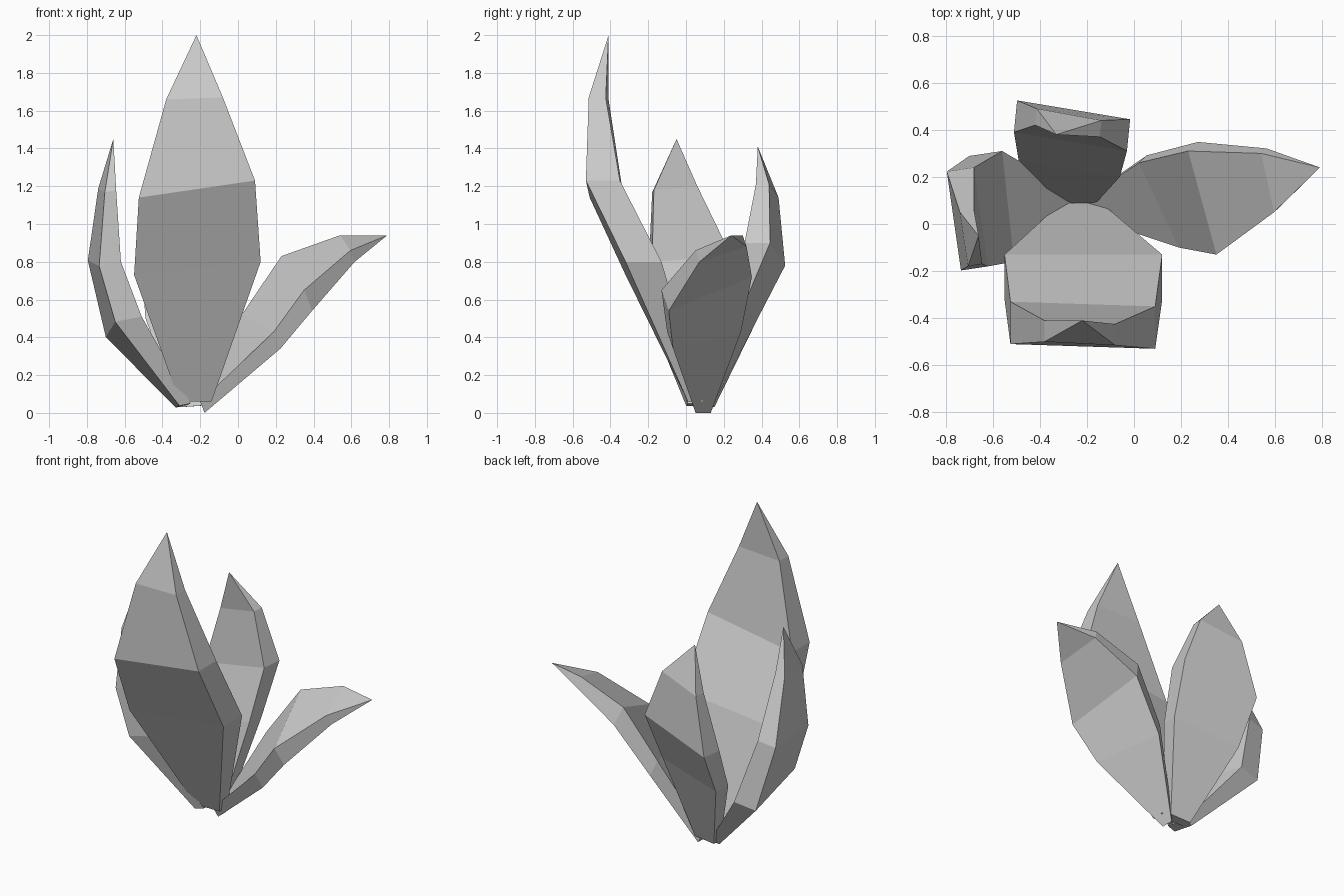
import bpy, bmesh
from mathutils import Vector


def leaf(name, outward, rings, tip):
    """Loft a thick leaf: each ring is (inner edge start, inner edge end, thickness)."""
    out = Vector(outward)
    bm = bmesh.new()
    loops = []
    for a, b, t in rings:
        a, b = Vector(a), Vector(b)
        loops.append([bm.verts.new(p) for p in (a, b, b + out * t, a + out * t)])
    bm.faces.new(loops[0])
    for lo, hi in zip(loops, loops[1:]):
        for i in range(4):
            j = (i + 1) % 4
            bm.faces.new((lo[i], lo[j], hi[j], hi[i]))
    # pointed end
    top = bm.verts.new(tip)
    for i in range(4):
        bm.faces.new((loops[-1][i], loops[-1][(i + 1) % 4], top))
    bmesh.ops.recalc_face_normals(bm, faces=bm.faces)
    mesh = bpy.data.meshes.new(name)
    bm.to_mesh(mesh)
    bm.free()
    obj = bpy.data.objects.new(name, mesh)
    bpy.context.collection.objects.link(obj)
    return obj


# Tall leaf at the front
leaf("front_leaf", (0, -1, 0), [
    ((-0.31, 0.09, 0.06), (-0.14, 0.09, 0.06), 0.08),
    ((-0.55, -0.13, 0.73), (0.12, -0.13, 0.80), 0.19),
    ((-0.525, -0.33, 1.14), (0.09, -0.35, 1.23), 0.18),
    ((-0.38, -0.41, 1.66), (-0.08, -0.425, 1.67), 0.09),
], (-0.22, -0.41, 2.0))

# Upright leaf at the back
leaf("back_leaf", (0.1, 1, 0), [
    ((-0.31, 0.09, 0.03), (-0.17, 0.08, 0.04), 0.06),
    ((-0.49, 0.27, 0.50), (-0.06, 0.20, 0.58), 0.11),
    ((-0.51, 0.39, 0.78), (-0.03, 0.31, 0.90), 0.135),
    ((-0.42, 0.42, 1.14), (-0.145, 0.37, 1.21), 0.07),
], (-0.33, 0.38, 1.41))

# Leaf on the left
leaf("left_leaf", (-1, -0.15, -0.2), [
    ((-0.27, 0.14, 0.04), (-0.25, 0.01, 0.05), 0.06),
    ((-0.56, 0.31, 0.43), (-0.51, -0.16, 0.51), 0.14),
    ((-0.68, 0.24, 0.83), (-0.62, -0.18, 0.80), 0.115),
    ((-0.68, 0.06, 1.20), (-0.645, -0.17, 1.18), 0.06),
], (-0.66, -0.05, 1.45))

# Low leaf leaning to the right
leaf("right_leaf", (0.38, 0.35, -1), [
    ((-0.20, 0.11, 0.06), (-0.20, 0.03, 0.06), 0.06),
    ((0.02, 0.26, 0.52), (0.19, -0.10, 0.43), 0.09),
    ((0.23, 0.31, 0.83), (0.35, -0.13, 0.65), 0.11),
    ((0.54, 0.30, 0.94), (0.595, 0.05, 0.86), 0.06),
], (0.79, 0.24, 0.94))
